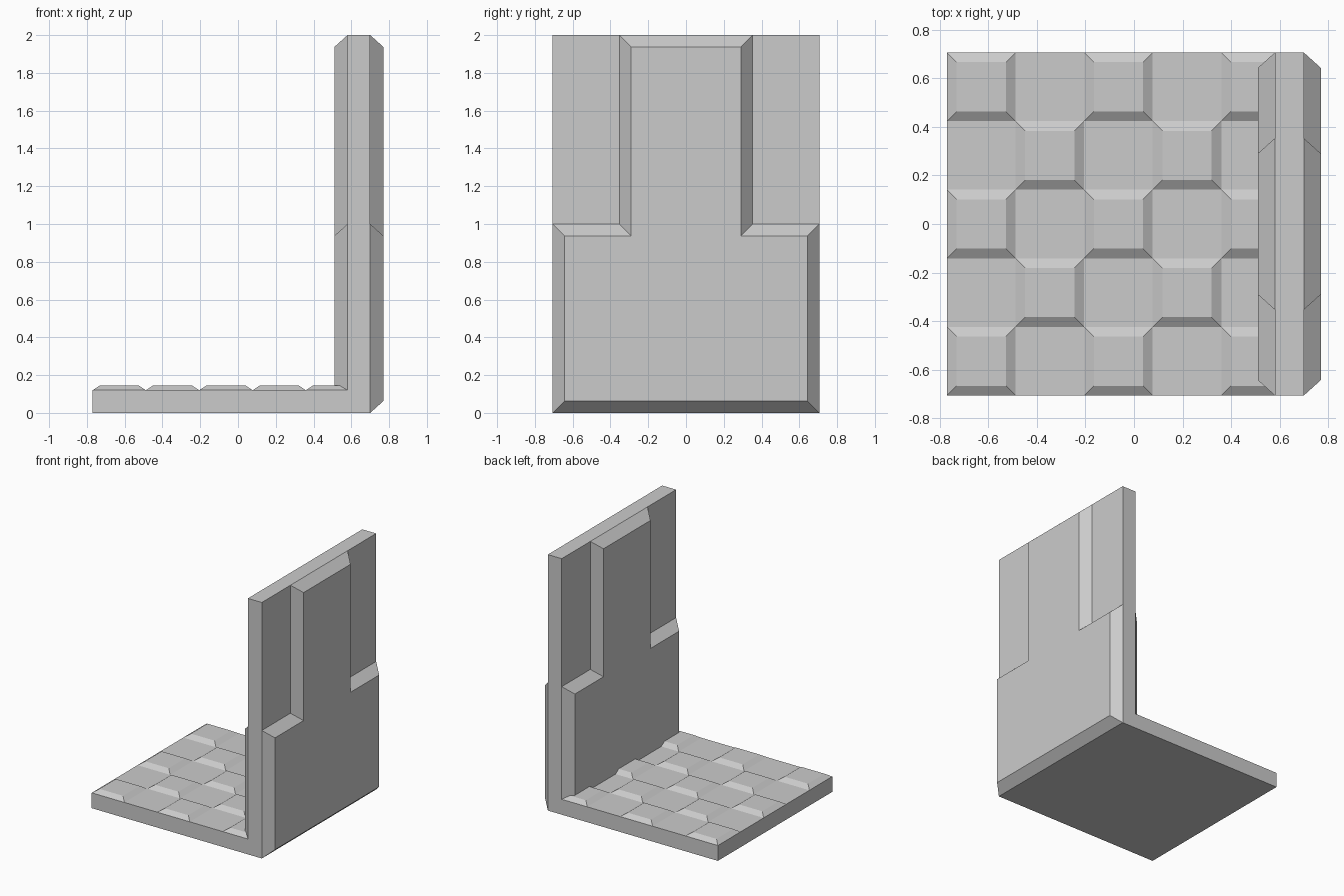
import bpy, bmesh

if "Cube" in bpy.data.objects:
    bpy.data.objects.remove(bpy.data.objects["Cube"])

HALF = 0.706           # half the footprint in y
X_LEFT = -0.77         # outer edge of the floor
WALL_IN, WALL_OUT = 0.58, 0.70   # wall core faces
RELIEF = 0.07          # how far the wall panels stand out
BEVEL = 0.063


def finish(name, bm):
    bmesh.ops.recalc_face_normals(bm, faces=bm.faces)
    mesh = bpy.data.meshes.new(name)
    bm.to_mesh(mesh)
    bm.free()
    obj = bpy.data.objects.new(name, mesh)
    bpy.context.collection.objects.link(obj)
    return obj


def stepped_outline(d):
    """Wide base, narrow upper part, inset by d; (y, z) points."""
    w, n = HALF - d, 0.353 - d
    half = [(w, d), (w, 1 - d), (n, 1 - d), (n, 2 - d)]
    return half + [(-y, z) for y, z in reversed(half)]


# Wall: stepped section lofted across its thickness, bevelled on both faces
bm = bmesh.new()
loops = []
for x, d in [(WALL_IN - RELIEF, BEVEL), (WALL_IN, 0), (WALL_OUT, 0), (WALL_OUT + RELIEF, BEVEL)]:
    loops.append([bm.verts.new((x, y, z)) for y, z in stepped_outline(d)])
for a, b in zip(loops, loops[1:]):
    for i in range(len(a)):
        j = (i + 1) % len(a)
        bm.faces.new((a[i], a[j], b[j], b[i]))
bm.faces.new(loops[0])
bm.faces.new(loops[-1])
finish("wall_panel", bm)

# Thin shoulders filling the upper corners of the wall
for side, label in ((-1, "front"), (1, "back")):
    bm = bmesh.new()
    bmesh.ops.create_cube(bm, size=1)
    bmesh.ops.scale(bm, verts=bm.verts, vec=(WALL_OUT - WALL_IN, HALF - 0.353, 1))
    bmesh.ops.translate(bm, verts=bm.verts,
                        vec=((WALL_IN + WALL_OUT) / 2, side * (HALF + 0.353) / 2, 1.5))
    finish("wall_shoulder_" + label, bm)

# Floor: 5 x 5 slab with raised bevelled tiles on alternate squares
bm = bmesh.new()
cx = X_LEFT + HALF
cell = 2 * HALF / 5
bmesh.ops.create_grid(bm, x_segments=5, y_segments=5, size=HALF)
bmesh.ops.translate(bm, verts=bm.verts, vec=(cx, 0, 0.12))
top = list(bm.faces)
rim = [e for e in bm.edges if e.is_boundary]
skirt = bmesh.ops.extrude_edge_only(bm, edges=rim)["geom"]
for v in [g for g in skirt if isinstance(g, bmesh.types.BMVert)]:
    v.co.z = 0
bmesh.ops.holes_fill(bm, edges=[e for e in bm.edges if e.is_boundary], sides=0)
bmesh.ops.recalc_face_normals(bm, faces=bm.faces)
raised = []
for f in top:
    c = f.calc_center_median()
    if (int((c.x - X_LEFT) / cell) + int((c.y + HALF) / cell)) % 2 == 0:
        raised.append(f)
for f in raised:
    bmesh.ops.inset_individual(bm, faces=[f], thickness=0.056)
    for v in f.verts:
        v.co.z = 0.146
# Stop the floor at the wall face
bmesh.ops.bisect_plane(bm, geom=bm.verts[:] + bm.edges[:] + bm.faces[:],
                       plane_co=(WALL_IN, 0, 0), plane_no=(1, 0, 0), clear_outer=True)
finish("tiled_floor", bm)
